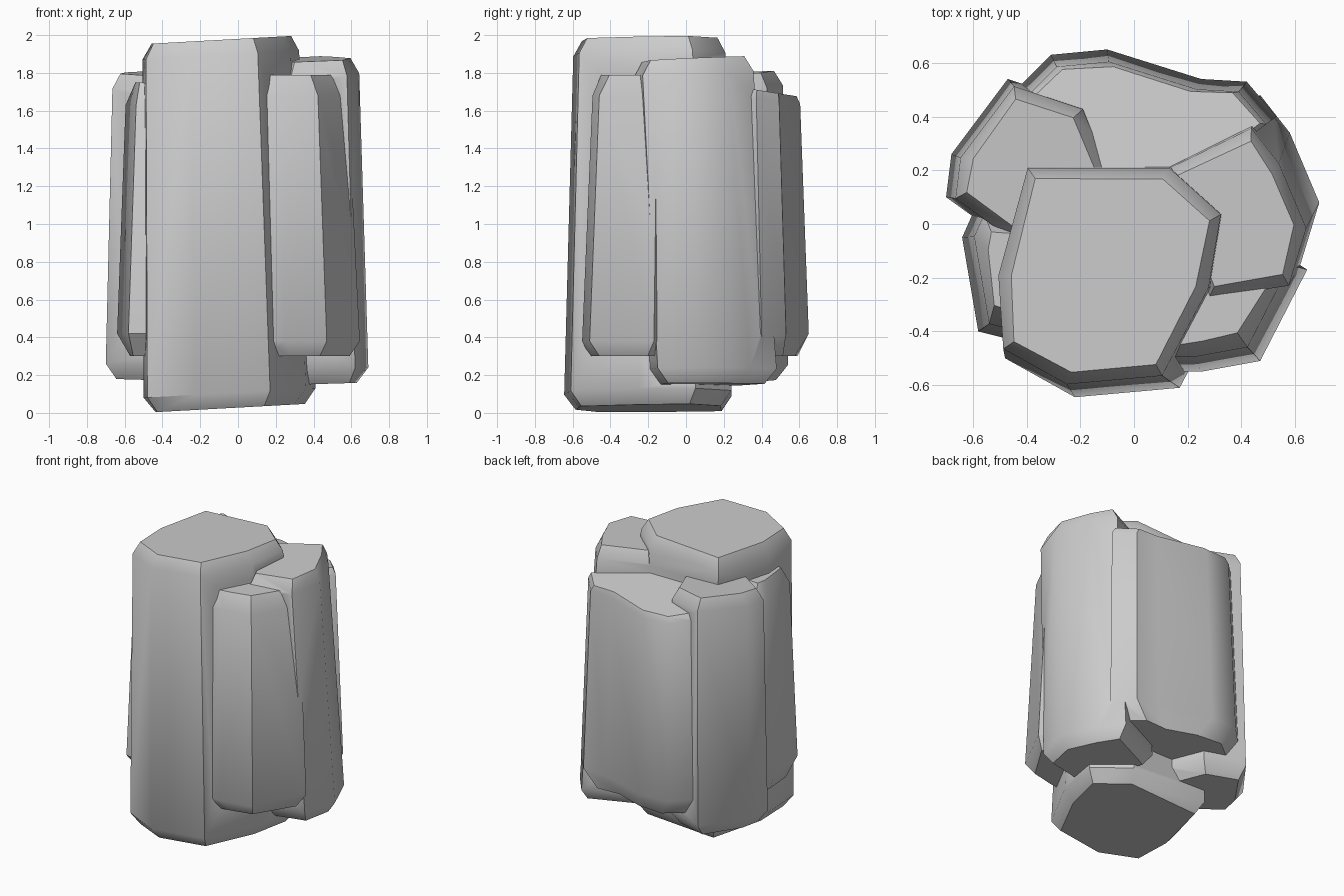
import bpy, bmesh, math

if "Cube" in bpy.data.objects:
    bpy.data.objects.remove(bpy.data.objects["Cube"])


def column(name, outline, z0, z1, taper=.93, dx=0, dy=0, tilt_x=0, tilt_y=0, low_cut=.08, high_cut=.08):
    """Loft a tapered rock column with chamfered ends; the top ring is scaled and shifted."""
    bm = bmesh.new()
    n = len(outline)

    def ring(pts, z, slope_y, inset):
        cx = sum(p[0] for p in pts) / n
        cy = sum(p[1] for p in pts) / n
        out = []
        for x, y in pts:
            k = 1 - inset / math.hypot(x - cx, y - cy)
            x, y = cx + (x - cx) * k, cy + (y - cy) * k
            out.append(bm.verts.new((x, y, z + tilt_x * x + slope_y * y)))
        return out

    top = [(x * taper + dx, y * taper + dy) for x, y in outline]
    rings = [ring(outline, z0, 0, low_cut * .8), ring(outline, z0 + low_cut, 0, 0),
             ring(top, z1 - high_cut, tilt_y, 0), ring(top, z1, tilt_y, high_cut * .6)]
    for a, b in zip(rings, rings[1:]):
        for i in range(n):
            j = (i + 1) % n
            bm.faces.new((a[i], a[j], b[j], b[i]))
    bm.faces.new(rings[0][::-1])
    bm.faces.new(rings[-1])
    bmesh.ops.recalc_face_normals(bm, faces=bm.faces)
    me = bpy.data.meshes.new(name)
    bm.to_mesh(me)
    bm.free()
    ob = bpy.data.objects.new(name, me)
    bpy.context.collection.objects.link(ob)
    return ob


# Tall front column, the only one reaching the ground
main = column("rock_column_cluster",
    [(-.48, -.5), (-.22, -.645), (.17, -.61), (.36, -.25), (.41, .05),
     (.2, .24), (-.38, .24), (-.5, -.2)],
    .028, 1.98, taper=.91, dx=-.05, dy=-.01, tilt_x=.055)

others = [
    # Right column
    column("right_column",
        [(.3, -.2), (.62, -.15), (.69, .08), (.58, .34), (.47, .48), (.1, .3)],
        .14, 1.86, dy=-.09, tilt_x=.03, tilt_y=.05),
    # Lower front-right column
    column("front_right_column",
        [(.1, -.55), (.25, -.55), (.47, -.51), (.645, -.17), (.3, .05)],
        .3, 1.79, taper=.9, high_cut=.11),
    # Back column
    column("back_column",
        [(-.31, .63), (-.1, .65), (.25, .54), (.42, .53), (.53, .4), (0, 0), (-.44, .5)],
        .3, 1.77, tilt_y=-.16, low_cut=.12, high_cut=.04),
    # Left column
    column("left_column",
        [(-.7, .1), (-.68, .26), (-.47, .54), (-.2, .45), (-.1, .2), (-.45, -.08)],
        .16, 1.77, taper=.95, tilt_x=-.03, tilt_y=.06),
    # Thin front-left column
    column("front_left_column",
        [(-.64, -.05), (-.58, -.4), (-.46, -.43), (-.3, 0), (-.6, .04)],
        .3, 1.75, low_cut=.12, high_cut=.12),
]

# Fuse the columns into one rock
bpy.context.view_layer.objects.active = main
for ob in others:
    mod = main.modifiers.new("fuse", 'BOOLEAN')
    mod.operation = 'UNION'
    mod.solver = 'EXACT'
    mod.object = ob
    bpy.ops.object.modifier_apply(modifier=mod.name)
for ob in others:
    bpy.data.objects.remove(ob, do_unlink=True)

bpy.ops.object.select_all(action='DESELECT')
main.select_set(True)
bpy.ops.object.shade_smooth_by_angle(angle=math.radians(38))
